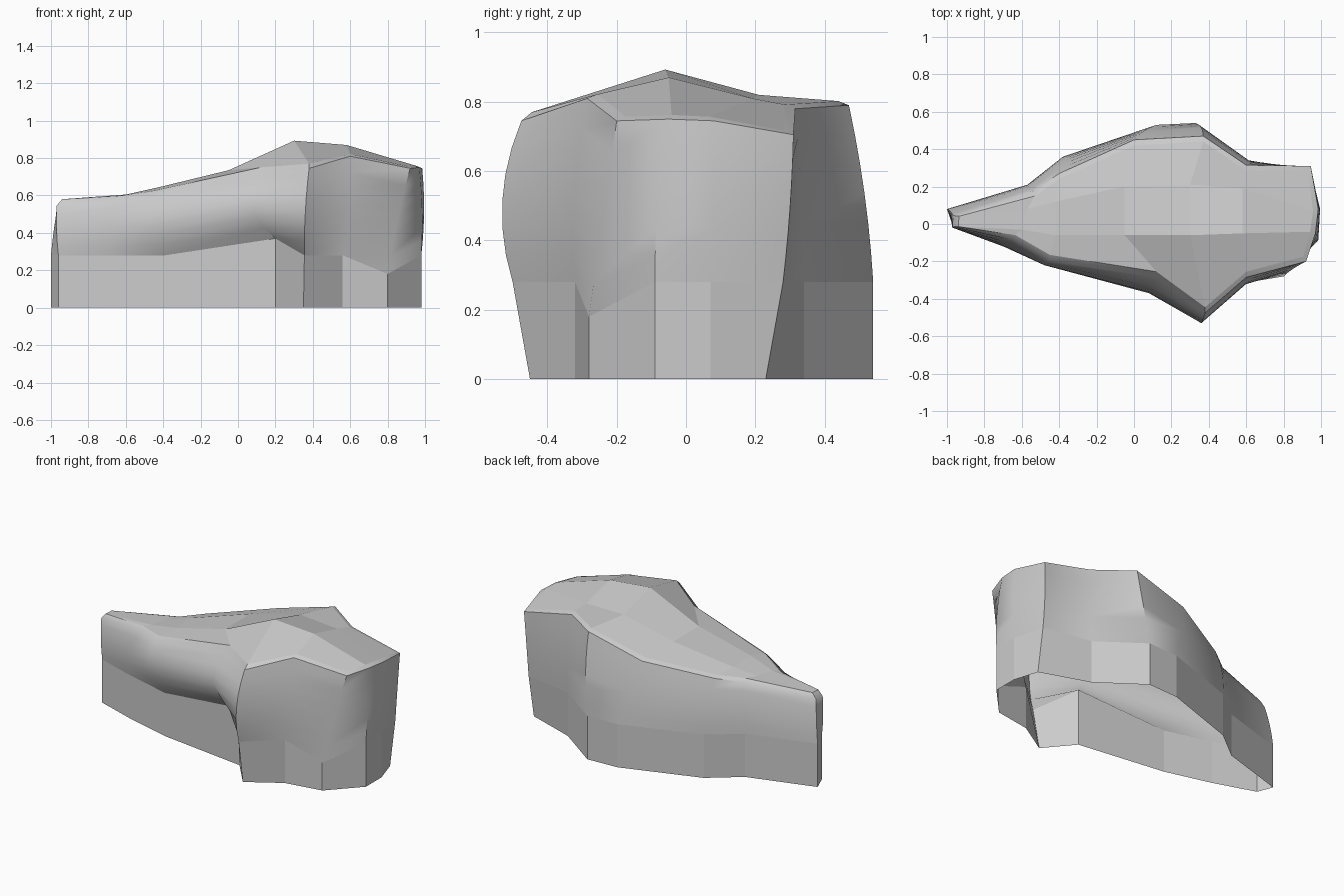
import bpy, bmesh
from mathutils import Vector

if "Cube" in bpy.data.objects:
    bpy.data.objects.remove(bpy.data.objects["Cube"])

# Outline columns, front-left round to back-left:
# base x, y | skirt top z | bulge x, y | rim x, y, z
COLUMNS = [
    (-.96, -.02, .28, -.97, -.02, -.97, -.015, .545),
    (-.69, -.11, .28, -.69, -.12, -.65, -.085, .585),
    (-.39, -.19, .28, -.48, -.22, -.45, -.195, .605),
    (.20, -.27, .37, .08, -.37, .12, -.285, .695),
    (.35, -.45, .28, .36, -.53, .38, -.475, .745),
    (.56, -.32, .28, .60, -.32, .60, -.285, .81),
    (.80, -.28, .18, .85, -.24, .92, -.20, .745),
    (.98, -.09, .28, .985, -.08, .97, -.05, .75),
    (.98, .07, .28, .995, .08, .985, .08, .745),
    (.93, .23, .28, .935, .30, .945, .31, .705),
    (.61, .34, .28, .615, .335, .60, .315, .78),
    (.33, .54, .28, .36, .515, .37, .47, .79),
    (.12, .53, .28, .05, .495, .00, .45, .69),
    (-.38, .36, .28, -.40, .33, -.40, .27, .615),
    (-.57, .21, .28, -.56, .20, -.53, .18, .595),
    (-1.0, .08, .28, -.985, .07, -.965, .045, .545),
]
# Columns whose skirt leans outward at the top
SKIRT_LEAN = {4: (.005, -.05), 9: (.003, .05)}
# Columns where the cap steps up more steeply from the rim
CAP_STEP = {0: .035, 2: .02, 3: .055, 4: .025, 15: .035}
# Interior crest points of the cap, left to right: front crest and back crest
FRONT_CREST = [(-.60, -.03, .605), (-.42, -.06, .645), (-.05, -.06, .735), (.30, -.06, .893), (.58, -.05, .87)]
BACK_CREST = [(-.57, .08, .605), (-.42, .12, .64), (-.05, .20, .735), (.30, .21, .82), (.58, .19, .81)]
WALL_STEPS = 6


def curve_through(a, b, c, t):
    """Quadratic passing through a, b and c at t = 0, 0.5 and 1."""
    return a * (2 * (t - .5) * (t - 1)) + b * (4 * t * (1 - t)) + c * (2 * t * (t - .5))


bm = bmesh.new()
rings = [[] for _ in range(WALL_STEPS + 3)]

# Skirt, bulging wall and small chamfer at the rim
for k, (bx, by, sz, mx, my, rx, ry, rz) in enumerate(COLUMNS):
    lx, ly = SKIRT_LEAN.get(k, (0, 0))
    skirt, rim = Vector((bx + lx, by + ly, sz)), Vector((rx, ry, rz))
    bulge = Vector((mx, my, (sz + rz) / 2))
    inward = Vector((max(-.6, min(.8, rx)) - rx, -ry, 0))
    inset = rim + inward.normalized() * min(.03, inward.length * .5)
    inset.z += CAP_STEP.get(k, .012)
    path = [Vector((bx, by, 0))]
    path += [curve_through(skirt, bulge, rim, i / WALL_STEPS) for i in range(WALL_STEPS + 1)]
    path.append(inset)
    for ring, p in zip(rings, path):
        ring.append(bm.verts.new(p))

n = len(COLUMNS)
for low, high in zip(rings, rings[1:]):
    for i in range(n):
        j = (i + 1) % n
        bm.faces.new((low[i], low[j], high[j], high[i]))
cap_start = len(bm.faces)

# Faceted cap: stations of four points across, from left to right
top = rings[-1]
stations = [(top[1 + k], bm.verts.new(FRONT_CREST[k]), bm.verts.new(BACK_CREST[k]), top[14 - k])
            for k in range(5)]
stations.append((top[6], top[7], top[8], top[9]))
for s, t in zip(stations, stations[1:]):
    for a in range(3):
        bm.faces.new((s[a], t[a], t[a + 1], s[a + 1]))
first = stations[0]
bm.faces.new((top[0], first[0], first[1]))
bm.faces.new((top[0], first[1], first[2], top[15]))
bm.faces.new((top[15], first[2], first[3]))

bmesh.ops.recalc_face_normals(bm, faces=bm.faces)
mesh = bpy.data.meshes.new("rock_ledge")
bm.to_mesh(mesh)
bm.free()
rock = bpy.data.objects.new("rock_ledge", mesh)
bpy.context.collection.objects.link(rock)

# Soft wall with crisp corners; flat skirt and cap
bpy.context.view_layer.objects.active = rock
rock.select_set(True)
bpy.ops.object.shade_smooth_by_angle(angle=0.7)
for face in mesh.polygons:
    if face.index < n or face.index >= cap_start:
        face.use_smooth = False
